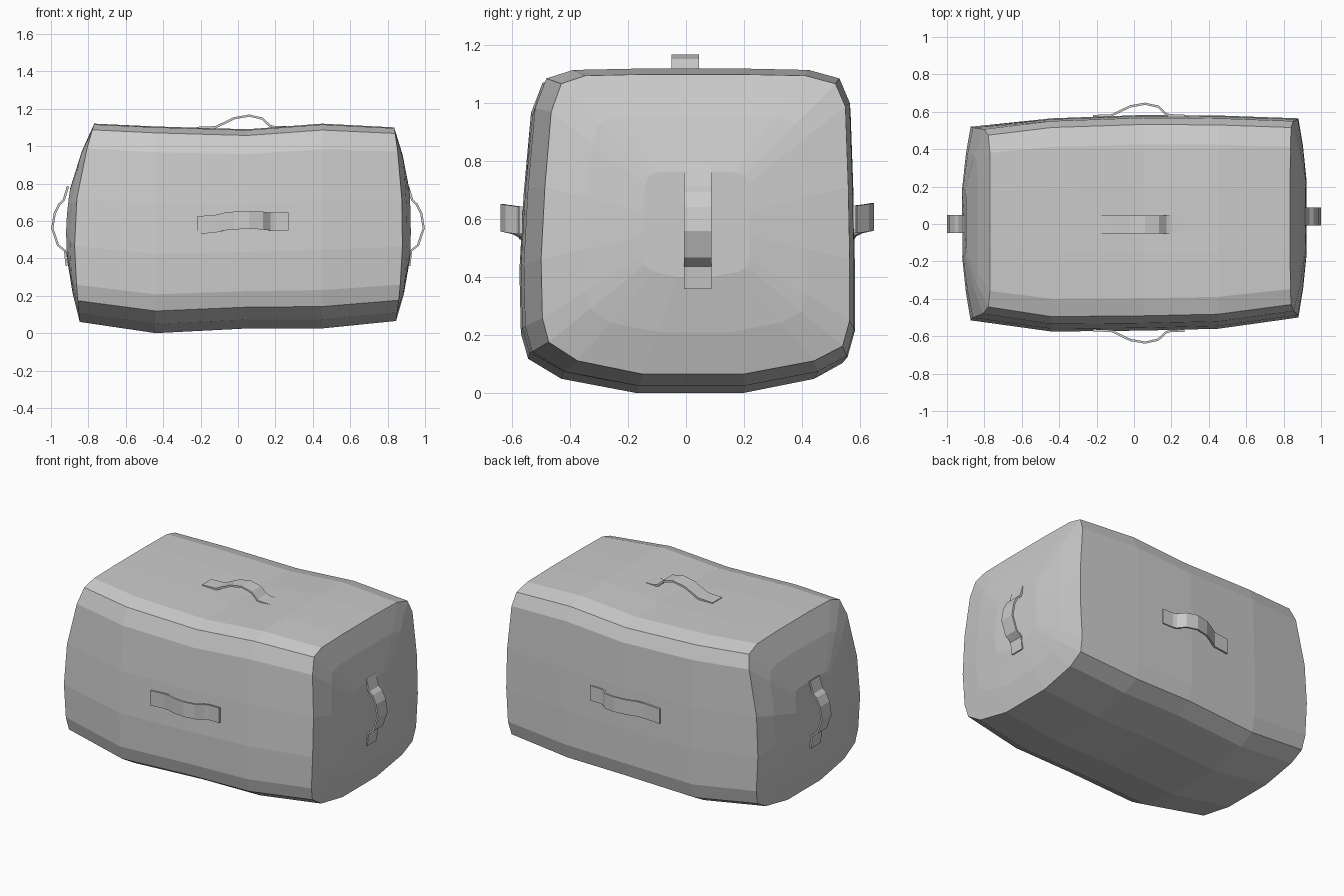
import bpy, bmesh
from mathutils import Vector

if "Cube" in bpy.data.objects:
    bpy.data.objects.remove(bpy.data.objects["Cube"])


def finish(bm, name):
    bmesh.ops.recalc_face_normals(bm, faces=bm.faces)
    me = bpy.data.meshes.new(name)
    bm.to_mesh(me)
    bm.free()
    ob = bpy.data.objects.new(name, me)
    bpy.context.collection.objects.link(ob)
    return ob


# Rounded cross-section (y, z) of the trunk, going round from the top front
SECTION = [(-0.40, 1.115), (-0.495, 1.085), (-0.535, 0.98), (-0.56, 0.70),
           (-0.575, 0.43), (-0.57, 0.21), (-0.545, 0.12), (-0.43, 0.05),
           (-0.17, 0.0), (0.20, 0.0), (0.45, 0.05), (0.55, 0.105),
           (0.575, 0.20), (0.575, 0.43), (0.57, 0.70), (0.56, 1.0),
           (0.525, 1.085), (0.42, 1.115), (0.19, 1.12), (-0.16, 1.12)]

# Stations along the length: x, front y, back y, bottom z, top z
STATIONS = [(-0.87, -0.515, 0.52, 0.06, 1.12), (-0.44, -0.575, 0.565, 0.0, 1.105),
            (0.05, -0.57, 0.583, 0.025, 1.09), (0.45, -0.56, 0.58, 0.025, 1.12),
            (0.88, -0.50, 0.565, 0.065, 1.10)]


def ring_points(station):
    _, y0, y1, z0, z1 = station
    return [(y * (-y0 if y < 0 else y1) / 0.575, z0 + z / 1.12 * (z1 - z0))
            for y, z in SECTION]


def end_x(side, z):
    h = (z - 0.55) / 0.55
    if side > 0:
        return 0.88 - 0.045 * h * h
    return -0.875 + (0.10 if h > 0 else 0.035) * abs(h) ** 1.7


# Trunk: lofted sides with domed end caps
bm = bmesh.new()
rings = []


def cap_rings(station, side):
    pts = ring_points(station)
    cy = sum(p[0] for p in pts) / len(pts)
    cz = (station[3] + station[4]) / 2
    out = []
    for s in (1.0, 0.72, 0.35):
        ring = []
        for y, z in pts:
            yy, zz = cy + (y - cy) * s, cz + (z - cz) * s
            ring.append(bm.verts.new((end_x(side, zz) + side * 0.05 * (1 - s * s), yy, zz)))
        out.append(ring)
    return out


left = cap_rings(STATIONS[0], -1)
right = cap_rings(STATIONS[-1], 1)
middle = [[bm.verts.new((st[0], y, z)) for y, z in ring_points(st)] for st in STATIONS[1:-1]]
rings = left[::-1] + middle + right
n = len(SECTION)
for a, b in zip(rings, rings[1:]):
    for i in range(n):
        j = (i + 1) % n
        bm.faces.new((a[i], a[j], b[j], b[i]))
bm.faces.new(rings[0])
bm.faces.new(rings[-1])
finish(bm, "trunk_body")


# Strap handles: a flat ribbon following a path, given width and thickness
def strap(name, path, width_dir, out_dir, width=0.095, thick=0.012):
    bm = bmesh.new()
    w = Vector(width_dir) * width / 2
    prev = None
    path = [Vector(p) for p in path]
    for k, p in enumerate(path):
        t = (path[min(k + 1, len(path) - 1)] - path[max(k - 1, 0)]).normalized()
        nrm = Vector(out_dir)
        nrm = (nrm - t * nrm.dot(t)).normalized() * thick / 2
        cur = [bm.verts.new(p + a * w + b * nrm)
               for a, b in ((-1, -1), (1, -1), (1, 1), (-1, 1))]
        if prev:
            for i in range(4):
                j = (i + 1) % 4
                bm.faces.new((prev[i], prev[j], cur[j], cur[i]))
        else:
            bm.faces.new(cur)
        prev = cur
    bm.faces.new(prev)
    finish(bm, name)


# Arch profile: distance along the handle, height above the trunk
ARCH = [(-0.22, 0.0), (-0.12, 0.004), (-0.07, 0.028), (-0.02, 0.052), (0.06, 0.066),
        (0.13, 0.05), (0.17, 0.012), (0.195, 0.004), (0.27, 0.003)]
BEND = [-0.02, -0.012, 0.0, 0.005, 0.008, 0.005, 0.0, 0.0, 0.0]

strap("top_handle", [(t, -0.003, 1.097 + h) for t, h in ARCH], (0, 1, 0), (0, 0, 1))
strap("front_handle", [(t, -0.568 - h, 0.597 + b) for (t, h), b in zip(ARCH, BEND)],
      (0, 0, 1), (0, -1, 0))
strap("back_handle", [(t, 0.577 + h, 0.60 + b) for (t, h), b in zip(ARCH, BEND)],
      (0, 0, 1), (0, 1, 0))

# End handles: (height, distance from the centre)
END = [(0.785, 0.909), (0.71, 0.932), (0.69, 0.955), (0.64, 0.98), (0.56, 0.993),
       (0.47, 0.962), (0.44, 0.925), (0.36, 0.916)]
strap("right_handle", [(x, 0.04, z) for z, x in END], (0, 1, 0), (1, 0, 0))
strap("left_handle", [(-x, 0.0, z) for z, x in END], (0, 1, 0), (-1, 0, 0))
